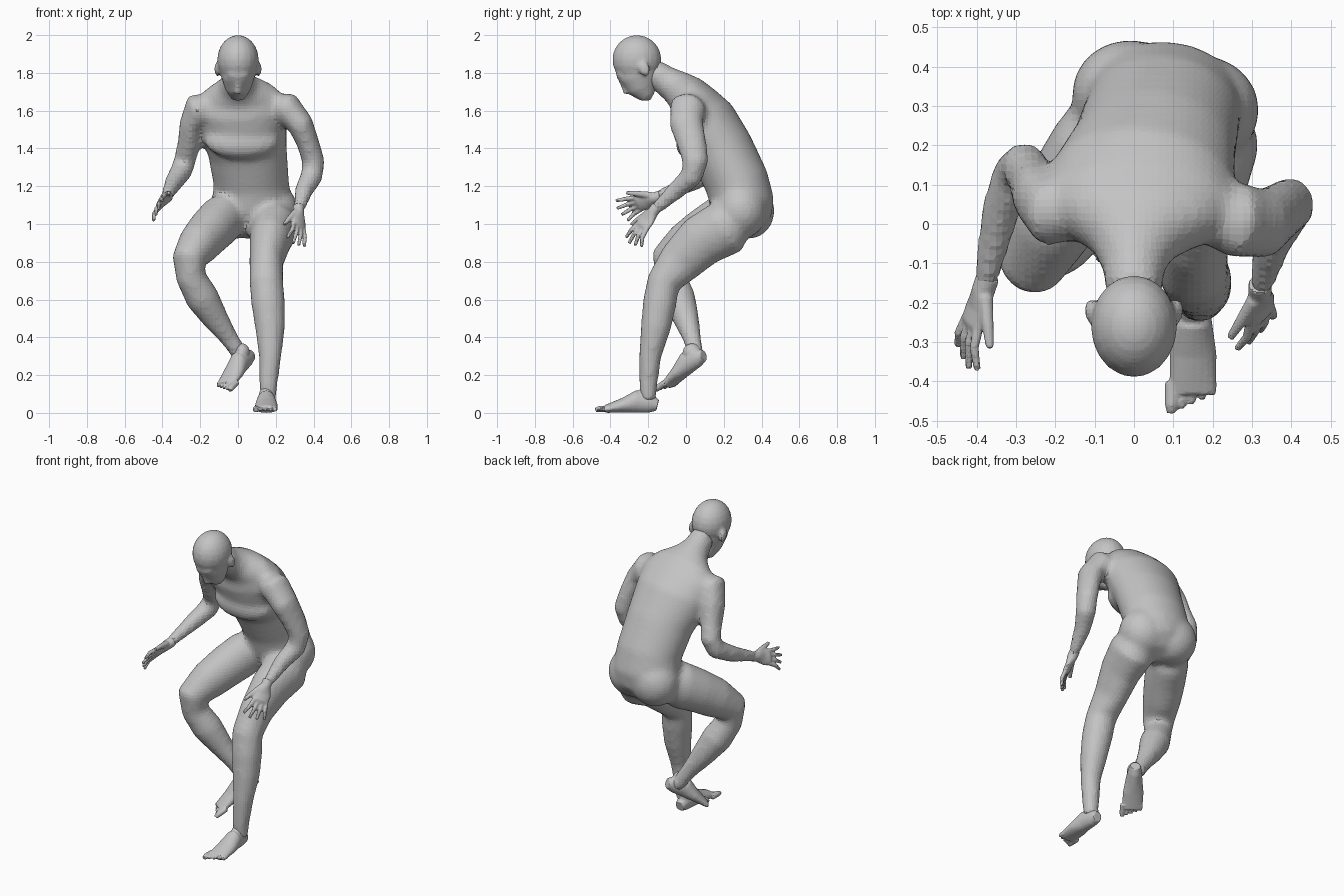
import bpy
import bmesh
import math
from mathutils import Matrix, Vector

cube = bpy.data.objects.get("Cube")
if cube:
    bpy.data.objects.remove(cube, do_unlink=True)

# One plain grey for the whole figure
GREY = (0.55, 0.55, 0.55, 1)
grey = bpy.data.materials.new("plain_grey")
grey.use_nodes = True
grey.diffuse_color = GREY
for node in grey.node_tree.nodes:
    if node.type == "BSDF_PRINCIPLED":
        node.inputs["Base Color"].default_value = GREY


def tube(bm, rings, matrix=Matrix(), sides=20):
    """Closed loft through rings of (x, y, z, half width, half depth if not round)."""
    centres = [Vector(ring[:3]) for ring in rings]
    last = len(rings) - 1
    loops = []
    for index, (centre, ring) in enumerate(zip(centres, rings)):
        along = centres[min(index + 1, last)] - centres[max(index - 1, 0)]
        along.normalize()
        across = Vector((1, 0, 0))
        across = (across - along * across.dot(along)).normalized()
        deep = along.cross(across)
        loop = []
        for step in range(sides):
            angle = math.tau * step / sides
            offset = across * math.cos(angle) * ring[3] + deep * math.sin(angle) * ring[-1]
            loop.append(bm.verts.new(matrix @ (centre + offset)))
        loops.append(loop)
    for lower, upper in zip(loops, loops[1:]):
        for step in range(sides):
            following = (step + 1) % sides
            bm.faces.new((lower[step], lower[following], upper[following], upper[step]))
    bm.faces.new(loops[0][::-1])
    bm.faces.new(loops[-1])


def ball(bm, centre, radii, tilt=0):
    """Ellipsoid, tilted in degrees about the x axis."""
    matrix = (Matrix.Translation(centre) @ Matrix.Rotation(math.radians(tilt), 4, "X")
              @ Matrix.Diagonal((*radii, 1)))
    bmesh.ops.create_uvsphere(bm, u_segments=20, v_segments=12, radius=1, matrix=matrix)


def frame(origin, side, forward, hand):
    """Local axes: x to the thumb or big toe, y to the tips, z off the back."""
    y_axis = Vector(forward).normalized()
    x_axis = Vector(side)
    x_axis = (x_axis - y_axis * x_axis.dot(y_axis)).normalized()
    z_axis = x_axis.cross(y_axis) * hand
    matrix = Matrix((x_axis, y_axis, z_axis)).transposed().to_4x4()
    matrix.translation = origin
    return matrix


def finish(name, bm, voxel, smoothing):
    """Fuse the overlapping volumes of a part into one skin."""
    bmesh.ops.recalc_face_normals(bm, faces=bm.faces[:])
    mesh = bpy.data.meshes.new(name)
    bm.to_mesh(mesh)
    bm.free()
    mesh.materials.append(grey)
    part = bpy.data.objects.new(name, mesh)
    bpy.context.collection.objects.link(part)
    fuse = part.modifiers.new("fuse", "REMESH")
    fuse.mode = "VOXEL"
    fuse.voxel_size = voxel
    relax = part.modifiers.new("relax", "SMOOTH")
    relax.factor = 0.5
    relax.iterations = smoothing
    bpy.ops.object.select_all(action="DESELECT")
    part.select_set(True)
    bpy.context.view_layer.objects.active = part
    for modifier in ("fuse", "relax"):
        bpy.ops.object.modifier_apply(modifier=modifier)


# Torso and neck, bent forward from the hips
body = bmesh.new()
tube(body, [
    (.07, .35, .94, .1, .05), (.07, .32, 1, .19, .14), (.07, .3, 1.1, .21, .17),
    (.07, .27, 1.22, .2, .17), (.05, .19, 1.39, .21, .17),
    (.02, .1, 1.54, .24, .17), (.01, .04, 1.63, .25, .14), (.01, 0, 1.69, .2, .11),
    (0, -.06, 1.73, .11, .09), (0, -.11, 1.76, .08), (0, -.18, 1.81, .07)], sides=28)

# Broad flat chest, and the hips with the right one further back
ball(body, centre=(.02, .03, 1.44), radii=(.2, .08, .1), tilt=-25)
for x, y in ((-.01, .33), (.17, .29)):
    ball(body, centre=(x, y, 1.07), radii=(.15, .14, .15))

# Standing leg
tube(body, [
    (.19, .3, 1.06, .09), (.19, .21, .98, .13, .15), (.17, .08, .91, .11, .14),
    (.15, -.03, .8, .09, .12), (.15, -.12, .69, .09), (.16, -.14, .58, .09),
    (.17, -.16, .45, .08), (.17, -.19, .3, .06), (.16, -.2, .15, .05),
    (.16, -.2, .06, .04)])

# Lifted leg
tube(body, [
    (-.05, .3, 1.05, .09), (-.09, .2, 1.02, .12, .14), (-.15, .1, .96, .12, .13),
    (-.21, 0, .89, .11, .12), (-.26, -.09, .81, .09, .1), (-.25, -.08, .72, .08),
    (-.19, -.04, .61, .09), (-.12, 0, .5, .07), (-.05, .03, .4, .05),
    (.03, .06, .28, .04)])

# Left arm
tube(body, [
    (.14, .04, 1.63, .07), (.26, .01, 1.61, .09, .1), (.33, 0, 1.53, .07, .09),
    (.37, .03, 1.43, .06, .08), (.4, .05, 1.33, .06, .07), (.39, .03, 1.25, .06),
    (.35, -.05, 1.18, .05), (.32, -.17, 1.07, .03)])

# Right arm
tube(body, [
    (-.11, .04, 1.63, .07), (-.21, .03, 1.61, .09), (-.25, .07, 1.53, .06, .08),
    (-.26, .11, 1.43, .06, .07), (-.28, .15, 1.34, .06), (-.3, .13, 1.28, .06),
    (-.34, .03, 1.22, .05), (-.38, -.16, 1.14, .03)])
finish("body", body, voxel=.018, smoothing=7)

# Head: skull, face tapering to the chin, brow, nose, lips and ears
head = bmesh.new()
ball(head, centre=(0, -.26, 1.87), radii=(.11, .13, .13))
tube(head, [(0, -.26, 1.86, .1, .12), (0, -.25, 1.78, .09, .11),
            (0, -.23, 1.72, .07, .08), (0, -.2, 1.67, .04)])
ball(head, centre=(0, -.34, 1.79), radii=(.06, .03, .03))
tube(head, [(0, -.35, 1.77, .01), (0, -.31, 1.69, .02)])
ball(head, centre=(0, -.26, 1.69), radii=(.03, .02, .01))
ball(head, centre=(0, -.2, 1.67), radii=(.03, .02, .02))
for side in (-1, 1):
    ball(head, centre=(side * .11, -.22, 1.82), radii=(.015, .03, .04), tilt=25)
    ball(head, centre=(side * .04, -.33, 1.76), radii=(.02, .01, .01))
finish("head", head, voxel=.011, smoothing=4)


def build_hand(name, place):
    hand = bmesh.new()
    tube(hand, [(0, -.03, 0, .03), (0, .01, 0, .03), (0, .06, 0, .05, .02),
                (0, .1, 0, .05, .02), (0, .12, 0, .04, .01)], place)
    # Four spread fingers and the thumb
    for finger in range(4):
        knuckle = .034 - .023 * finger
        reach = .22 - abs(finger - 1.2) * .015
        tube(hand, [(knuckle, .09, 0, .013), (knuckle * 1.4, .15, 0, .012),
                    (knuckle * 1.9, reach, -.02, .009)], place)
    tube(hand, [(.02, .02, 0, .02), (.06, .08, -.01, .015), (.09, .13, -.02, .01)], place)
    finish(name, hand, voxel=.006, smoothing=2)


build_hand("left_hand", frame(origin=(.32, -.17, 1.07), side=(-.6, -.5, .4),
                              forward=(0, -.6, -.8), hand=1))
build_hand("right_hand", frame(origin=(-.38, -.16, 1.14), side=(.5, 0, .9),
                               forward=(-.3, -.9, -.3), hand=-1))


def build_foot(name, place):
    foot = bmesh.new()
    tube(foot, [(0, 0, .04, .03), (0, .04, .05, .04, .05), (0, .11, .06, .05, .06),
                (0, .18, .04, .06, .04), (0, .28, .02, .06, .02)], place)
    # Ankle
    ball(foot, centre=place @ Vector((0, .06, .09)), radii=(.04, .05, .05))
    # Toes, largest on the inner side
    for toe in range(5):
        x = .055 - .026 * toe
        size = .011 if toe else .017
        tip = .33 - .011 * toe
        tube(foot, [(x, .25, .02, size), (x, tip - .02, .02, size),
                    (x, tip, .015, size * .7)], place)
    finish(name, foot, voxel=.006, smoothing=2)


build_foot("left_foot", frame(origin=(.15, -.15, 0), side=(-1, 0, 0),
                              forward=(0, -1, 0), hand=1))
build_foot("right_foot", frame(origin=(.08, .11, .27), side=(.8, -.6, 0),
                               forward=(-.17, -.24, -.17), hand=-1))
